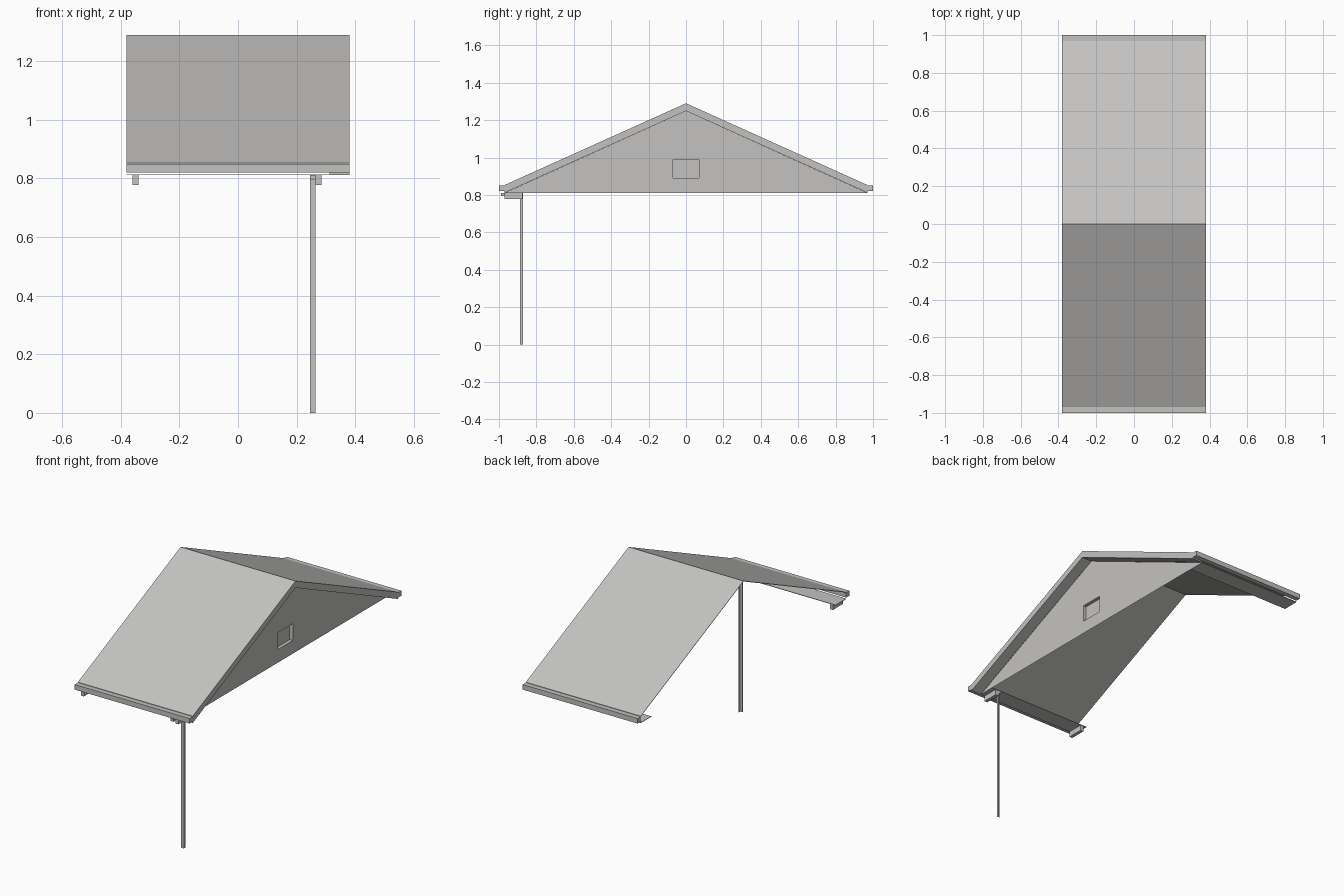
import bpy

cube = bpy.data.objects.get("Cube")
if cube:
    bpy.data.objects.remove(cube, do_unlink=True)

GREY = (0.55, 0.545, 0.535, 1)
grey = bpy.data.materials.new("plain grey")
grey.use_nodes = True
grey.diffuse_color = GREY
grey.node_tree.nodes["Principled BSDF"].inputs["Base Color"].default_value = GREY


def add(name, verts, faces):
    mesh = bpy.data.meshes.new(name)
    mesh.from_pydata(verts, [], faces)
    mesh.materials.append(grey)
    obj = bpy.data.objects.new(name, mesh)
    bpy.context.collection.objects.link(obj)


def prism(name, profile, x0, x1):
    """Extrude a closed anticlockwise (y, z) profile along x."""
    n = len(profile)
    verts = [(x, y, z) for x in (x0, x1) for y, z in profile]
    faces = [list(range(n))[::-1], list(range(n, 2 * n))]
    faces += [(i, (i + 1) % n, (i + 1) % n + n, i + n) for i in range(n)]
    add(name, verts, faces)


def box(name, x0, x1, y0, y1, z0, z1):
    prism(name, [(y0, z0), (y1, z0), (y1, z1), (y0, z1)], x0, x1)


def pitched(name, thick, x0, x1):
    """Gabled slab whose top follows the roof pitch."""
    top = [(EAVE, EAVE_Z), (0, RIDGE), (-EAVE, EAVE_Z)]
    under = [(y, z - thick) for y, z in reversed(top)]
    prism(name, under + top, x0, x1)


HALF = 0.38      # half length of the roof along the ridge
EAVE = 0.97      # ridge to fascia
EAVE_Z = 0.853
RIDGE = 1.29
WALL = 0.313     # outer face of the gable
BASE = 0.811     # underside of eaves and gable
DEPTH = 0.041    # depth of the barge board

# Thin roof sheet, with a deep barge band over the gable
pitched("roof_sheet", 0.003, -HALF, WALL)
pitched("barge_band", DEPTH, WALL, HALF)

# Eaves: gutter board and soffit on both sides
for side, s in (("front", -1), ("back", 1)):
    box(side + "_gutter", -HALF, HALF, *sorted((s * EAVE, s)), 0.82, 0.85)
    box(side + "_soffit", -HALF, WALL, *sorted((s * 0.87, s * EAVE)), BASE, BASE + 0.003)

# Gable wall sheet with a recessed vent
outline = [(-EAVE, BASE), (EAVE, BASE), (0, RIDGE - DEPTH)]
vent = [(-0.07, 0.89), (0.07, 0.89), (0.07, 0.99), (-0.07, 0.99)]
verts = [(WALL, y, z) for y, z in outline + vent]
verts += [(WALL - 0.02, y, z) for y, z in vent]
faces = [(0, 1, 4, 3), (1, 2, 5, 4), (2, 6, 5), (2, 0, 3, 6), (7, 8, 9, 10)]
faces += [(3 + i, 3 + (i + 1) % 4, 7 + (i + 1) % 4, 7 + i) for i in range(4)]
add("gable_wall", verts, faces)

# Brackets under the front eave
for side, x in (("right", -0.35), ("left", 0.275)):
    box(side + "_bracket", x - 0.01, x + 0.01, -EAVE, -0.873, 0.778, BASE)

# Angle-section post and its tie along the bracket
prism("post_front_flange", [(-0.888, 0), (-0.886, 0), (-0.886, BASE), (-0.888, BASE)],
      0.246, 0.264)
box("post_side_flange", 0.262, 0.264, -0.886, -0.872, 0, BASE)
box("post_tie", 0.246, 0.265, -0.988, -0.873, 0.795, BASE)
